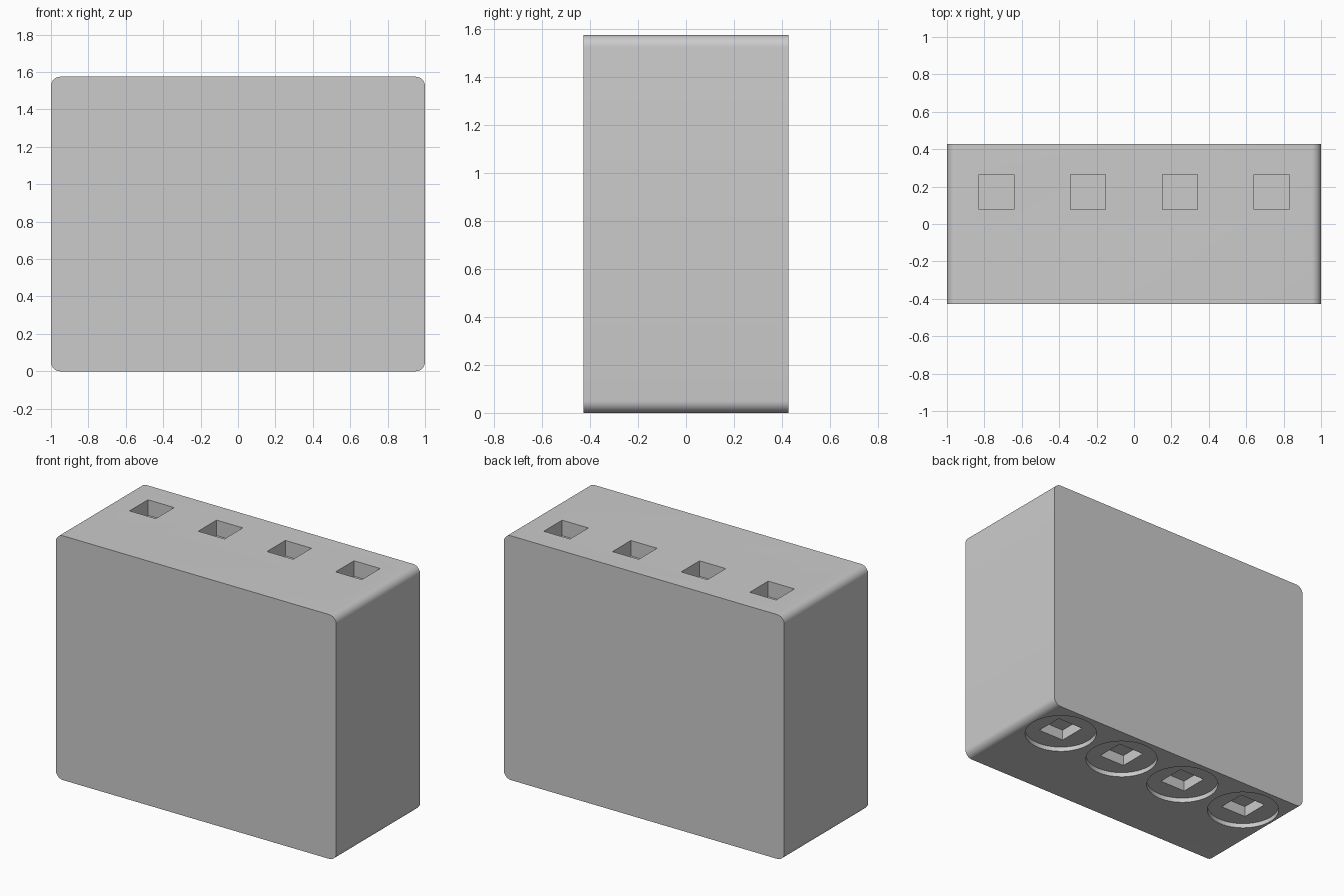
import bpy, bmesh, math
from mathutils import Matrix, Vector

if "Cube" in bpy.data.objects:
    bpy.data.objects.remove(bpy.data.objects["Cube"])

W, D, H = 2.0, 0.855, 1.575
SOCKET_X = [-0.735, -0.245, 0.245, 0.735]
SOCKET_Y = 0.172
SIDE = 0.187
DEPTH = 0.1


def add_box(bm, center, size):
    mat = Matrix.Translation(Vector(center)) @ Matrix.Diagonal((*size, 1))
    return bmesh.ops.create_cube(bm, size=1, matrix=mat)


def make_object(name, bm):
    mesh = bpy.data.meshes.new(name)
    bm.to_mesh(mesh)
    bm.free()
    obj = bpy.data.objects.new(name, mesh)
    bpy.context.collection.objects.link(obj)
    return obj


def carve(target, cutter):
    cutter.hide_render = True
    cutter.display_type = 'WIRE'
    mod = target.modifiers.new(cutter.name, 'BOOLEAN')
    mod.operation = 'DIFFERENCE'
    mod.solver = 'EXACT'
    mod.object = cutter
    bpy.context.view_layer.objects.active = target
    bpy.ops.object.modifier_apply(modifier=mod.name)
    bpy.data.objects.remove(cutter)


# Main block, with the four edges running front to back rounded
bm = bmesh.new()
add_box(bm, (0, 0, H / 2), (W, D, H))
edges = [e for e in bm.edges if abs(e.verts[0].co.y - e.verts[1].co.y) > 0.1]
bmesh.ops.bevel(bm, geom=edges, offset=0.05, segments=8, profile=0.5,
                affect='EDGES')
block = make_object("block", bm)

# Shallow round recesses underneath
bm = bmesh.new()
for x in SOCKET_X:
    bmesh.ops.create_cone(bm, cap_ends=True, segments=64, radius1=0.22,
                          radius2=0.22, depth=0.06,
                          matrix=Matrix.Translation((x, SOCKET_Y, 0)))
carve(block, make_object("round_recess_cutter", bm))

# Square sockets in the top and the bottom
bm = bmesh.new()
for x in SOCKET_X:
    for z in (0, H):
        add_box(bm, (x, SOCKET_Y, z), (SIDE, SIDE, DEPTH * 2))
carve(block, make_object("square_socket_cutter", bm))

bpy.ops.object.select_all(action='DESELECT')
block.select_set(True)
bpy.context.view_layer.objects.active = block
bpy.ops.object.shade_smooth_by_angle(angle=math.radians(30))
